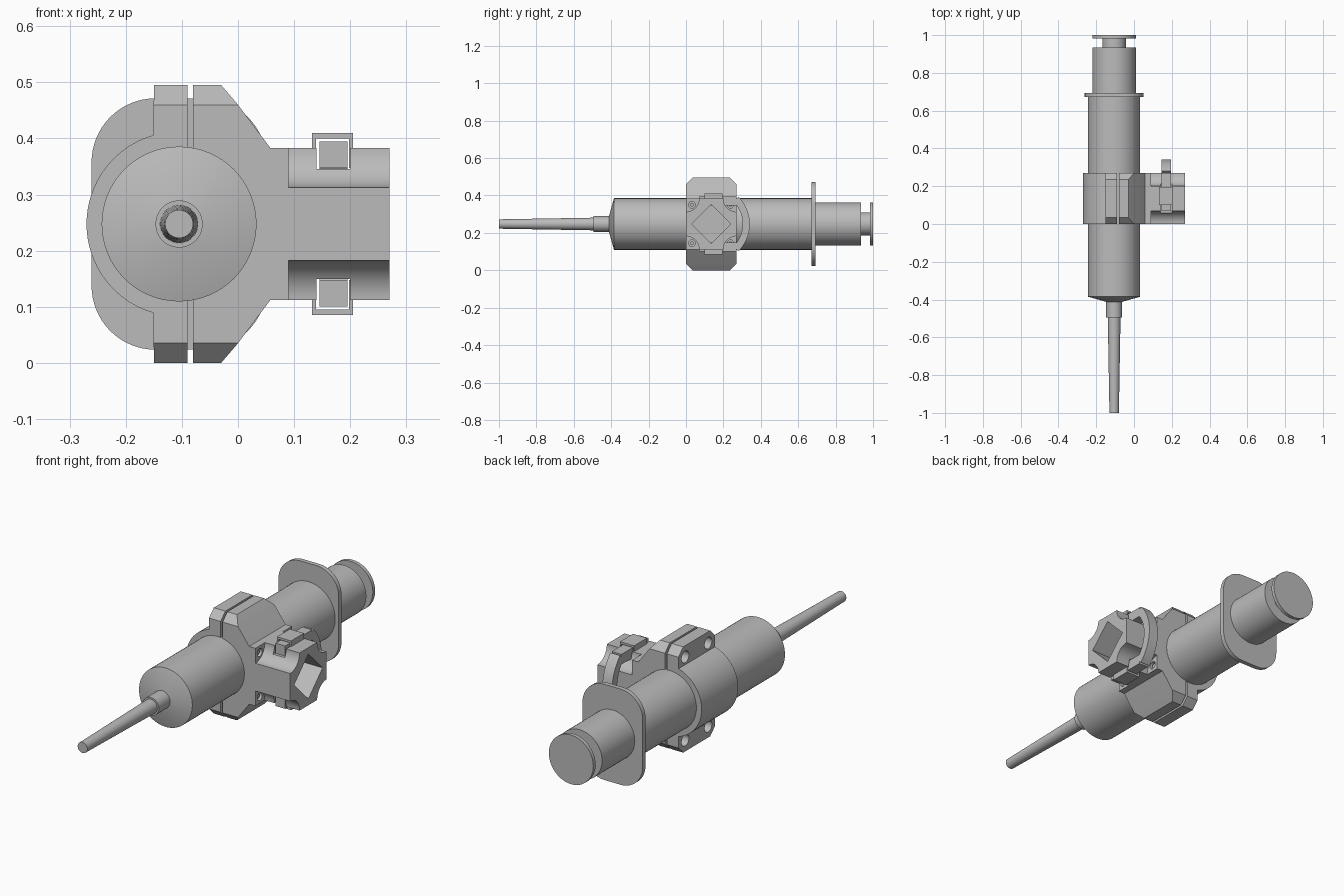
import bpy
import bmesh
from math import sin, cos, pi, radians
from mathutils import Vector

if "Cube" in bpy.data.objects:
    bpy.data.objects.remove(bpy.data.objects["Cube"])

grey = bpy.data.materials.new("plain grey")
grey.use_nodes = True
colour = (0.5, 0.5, 0.5, 1)
grey.diffuse_color = colour
grey.node_tree.nodes["Principled BSDF"].inputs["Base Color"].default_value = colour

AX, AZ = -0.105, 0.2475      # syringe axis
DEPTH = 0.27                 # clamp depth along y
HY = DEPTH / 2               # holder centre


def activate(ob):
    bpy.ops.object.select_all(action="DESELECT")
    ob.select_set(True)
    bpy.context.view_layer.objects.active = ob


def finish(name, bm):
    bmesh.ops.recalc_face_normals(bm, faces=bm.faces)
    mesh = bpy.data.meshes.new(name)
    bm.to_mesh(mesh)
    bm.free()
    mesh.materials.append(grey)
    ob = bpy.data.objects.new(name, mesh)
    bpy.context.collection.objects.link(ob)
    return ob


def smooth(ob):
    activate(ob)
    bpy.ops.object.shade_smooth_by_angle(angle=radians(25))


def prism(name, points, axis, lo, hi):
    """Extrude an outline: (x, z) points along y, or (y, z) points along x."""
    bm = bmesh.new()
    place = (lambda a, b: (a, lo, b)) if axis == "y" else (lambda a, b: (lo, a, b))
    face = bm.faces.new([bm.verts.new(place(a, b)) for a, b in points])
    new = bmesh.ops.extrude_face_region(bm, geom=[face])["geom"]
    shift = Vector((0, hi - lo, 0)) if axis == "y" else Vector((hi - lo, 0, 0))
    bmesh.ops.translate(bm, vec=shift, verts=[v for v in new if isinstance(v, bmesh.types.BMVert)])
    return finish(name, bm)


def box(name, x0, x1, y0, y1, z0, z1):
    return prism(name, [(y0, z0), (y1, z0), (y1, z1), (y0, z1)], "x", x0, x1)


def arc(cx, cz, r, start, end, steps=16):
    angles = [radians(start + (end - start) * i / steps) for i in range(steps + 1)]
    return [(cx + r * cos(a), cz + r * sin(a)) for a in angles]


def disc(cx, cz, r, sides=32):
    return arc(cx, cz, r, 0, 360, sides)[:-1]


def lathe(name, profile, sides=64):
    """Turn (y, radius) points around the syringe axis."""
    bm = bmesh.new()
    rings = [[bm.verts.new((AX + r * cos(2 * pi * i / sides), y, AZ + r * sin(2 * pi * i / sides)))
              for i in range(sides)] for y, r in profile]
    for a, b in zip(rings, rings[1:]):
        for i in range(sides):
            j = (i + 1) % sides
            bm.faces.new((a[i], a[j], b[j], b[i]))
    bm.faces.new(rings[0])
    bm.faces.new(rings[-1])
    ob = finish(name, bm)
    smooth(ob)
    return ob


def combine(ob, cutter, operation="DIFFERENCE"):
    activate(ob)
    mod = ob.modifiers.new("cut", "BOOLEAN")
    mod.operation = operation
    mod.solver = "EXACT"
    mod.object = cutter
    bpy.ops.object.modifier_apply(modifier=mod.name)
    bpy.data.objects.remove(cutter)


# Syringe
lathe("needle", [(-1, 0.025), (-0.48, 0.034)])
lathe("needle_hub", [(-0.495, 0.042), (-0.4, 0.042)])
lathe("barrel", [(-0.412, 0.042), (-0.385, 0.138), (0.685, 0.138)])
lathe("plunger", [(0.68, 0.115), (0.935, 0.115), (0.935, 0.062),
                  (0.983, 0.062), (0.983, 0.115), (1, 0.115)])

# Finger flange with rounded corners
outline = []
for k, (sx, sz) in enumerate([(1, 1), (-1, 1), (-1, -1), (1, -1)]):
    outline += arc(AX + sx * 0.042, AZ + sz * 0.11, 0.114, 90 * k, 90 * k + 90)
smooth(prism("finger_flange", outline, "y", 0.672, 0.693))


# Clamp halves, with the ears bevelled at front and back
def bevelled(ob):
    c, top = 0.035, 2 * AZ
    pts = [(0, c), (c, 0), (DEPTH - c, 0), (DEPTH, c), (DEPTH, top - c),
           (DEPTH - c, top), (c, top), (0, top - c)]
    combine(ob, prism("bevel_cutter", pts, "x", -0.5, 0.5), "INTERSECT")


left = [(-0.15, 0), (-0.09, 0), (-0.09, 2 * AZ), (-0.15, 2 * AZ)]
outer_clamp = prism("outer_clamp", left + arc(AX, AZ, 0.165, 106, 254, 32), "y", 0, DEPTH)
upper = [(0.06, 0.38), (0, 0.46), (-0.03, 2 * AZ), (-0.08, 2 * AZ)]
lower = [(x, 2 * AZ - z) for x, z in reversed(upper)]
inner_clamp = prism("inner_clamp", upper + lower, "y", 0, DEPTH)
for part in (outer_clamp, inner_clamp):
    bevelled(part)

# Bolt holes in the ears
for y in (0.05, DEPTH - 0.05):
    for s in (-1, 1):
        for part, x0, x1 in ((outer_clamp, -0.3, -0.085), (inner_clamp, -0.1, -0.06)):
            combine(part, prism("bolt_cutter", disc(y, AZ + s * 0.195, 0.027), "x", x0, x1))
smooth(outer_clamp)
smooth(inner_clamp)

# Mounting plate with screw holes
plate = box("mounting_plate", 0.055, 0.09, 0, DEPTH, AZ - HY, AZ + HY)
for sy in (-1, 1):
    for sz in (-1, 1):
        spot = (HY + sy * 0.103, AZ + sz * 0.103)
        combine(plate, prism("screw_cutter", disc(*spot, 0.018), "x", 0.065, 0.12))
        smooth(prism("screw", disc(*spot, 0.01), "x", 0.06, 0.083))
smooth(plate)

# Scalloped holder with a diamond socket
outline = []
for k in range(4):
    for a, b in arc(HY, HY, 0.07, 270, 180):
        t = k * pi / 2
        outline.append((HY + a * cos(t) - b * sin(t), AZ + a * sin(t) + b * cos(t)))
holder = prism("holder", outline, "x", 0.085, 0.27)
combine(holder, prism("socket_cutter", disc(HY, AZ, 0.105, 4), "x", 0.1, 0.3))
for s in (-1, 1):
    z0, z1 = sorted((AZ + s * 0.098, AZ + s * 0.2))
    combine(holder, box("slot_cutter", 0.14, 0.2, -0.1, 0.4, z0, z1))
smooth(holder)

# Strap around the back of the holder, with tongues through the brackets
strap = arc(HY, AZ, 0.206, -45, 45, 32) + arc(HY, AZ, 0.168, 45, -45, 32)
smooth(prism("strap", strap, "x", 0.145, 0.195))
for s, side in ((1, "upper"), (-1, "lower")):
    def span(a, b):
        return sorted((AZ + s * a, AZ + s * b))
    box(side + "_tongue", 0.145, 0.195, 0.07, 0.27, *span(0.1, 0.147))
    box(side + "_bracket_bar", 0.132, 0.205, 0.1, 0.195, *span(0.152, 0.162))
    for x in (0.132, 0.198):
        box(side + "_bracket_wall", x, x + 0.007, 0.1, 0.195, *span(0.1, 0.162))
